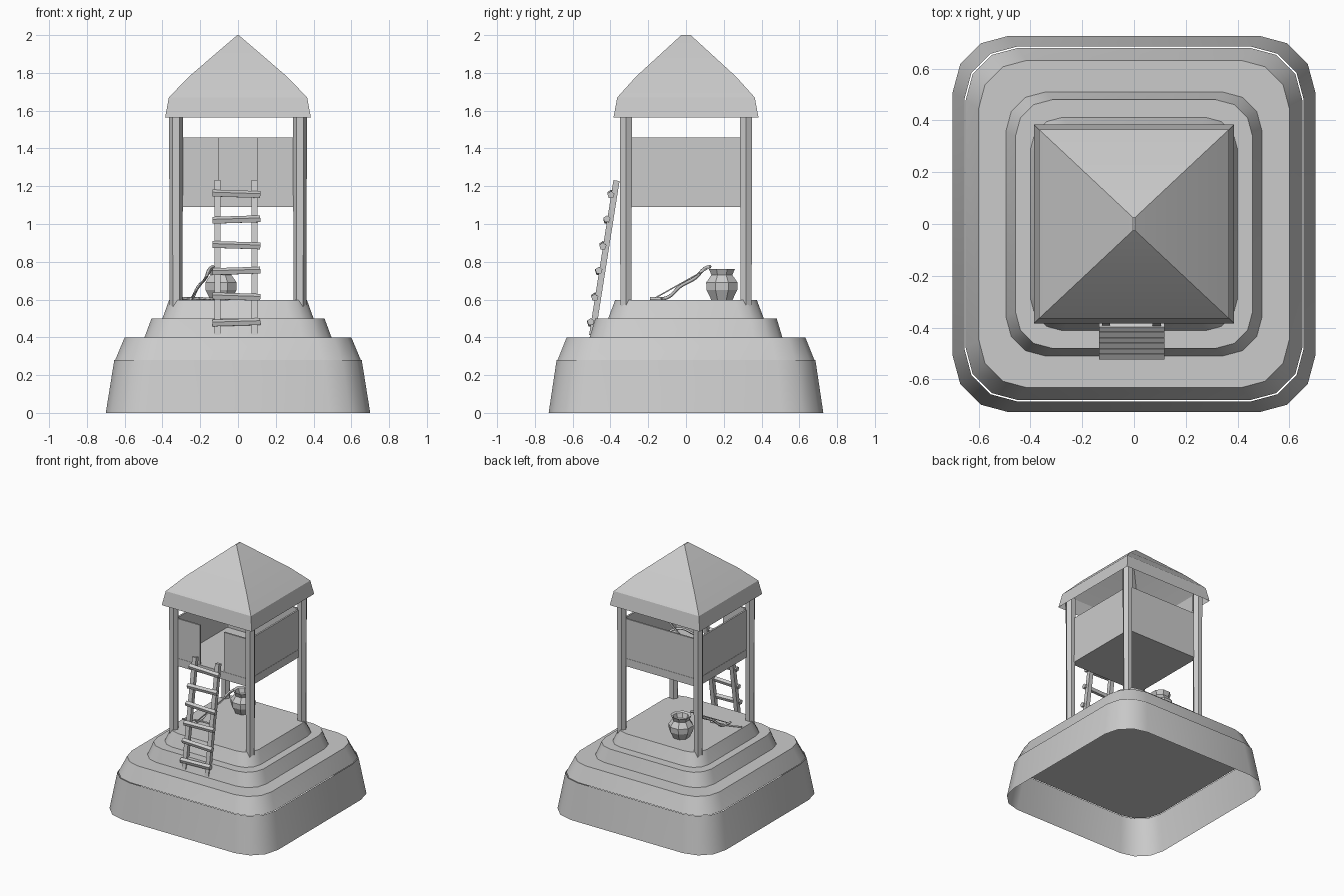
import bpy, bmesh, math
from mathutils import Vector

cube = bpy.data.objects.get("Cube")
if cube:
    bpy.data.objects.remove(cube, do_unlink=True)

GREY = bpy.data.materials.new("plain grey")
GREY.use_nodes = True
GREY.diffuse_color = (0.6, 0.6, 0.6, 1)
GREY.node_tree.nodes["Principled BSDF"].inputs["Base Color"].default_value = (0.6, 0.6, 0.6, 1)


def finish(name, bm, smooth=False):
    bmesh.ops.recalc_face_normals(bm, faces=bm.faces)
    mesh = bpy.data.meshes.new(name)
    bm.to_mesh(mesh)
    bm.free()
    mesh.materials.append(GREY)
    obj = bpy.data.objects.new(name, mesh)
    bpy.context.collection.objects.link(obj)
    if smooth:
        bpy.ops.object.select_all(action='DESELECT')
        obj.select_set(True)
        bpy.context.view_layer.objects.active = obj
        bpy.ops.object.shade_smooth_by_angle(angle=math.radians(30))
    return obj


def loft(name, rings, top=True, bottom=True, smooth=False):
    """Join rings of points with quads, optionally capping the ends."""
    bm = bmesh.new()
    loops = [[bm.verts.new(p) for p in ring] for ring in rings]
    for low, high in zip(loops, loops[1:]):
        n = len(low)
        for i in range(n):
            j = (i + 1) % n
            bm.faces.new((low[i], low[j], high[j], high[i]))
    if bottom:
        bm.faces.new(loops[0][::-1])
    if top:
        bm.faces.new(loops[-1])
    return finish(name, bm, smooth)


def rounded(a, b, z):
    """Rounded rectangle with three segments per corner."""
    c = 0.31 * a
    points = []
    for k, (sx, sy) in enumerate([(1, 1), (-1, 1), (-1, -1), (1, -1)]):
        for i in range(4):
            t = math.radians(90 * k + 30 * i)
            points.append((sx * (a - c) + c * math.cos(t), sy * (b - c) + c * math.sin(t), z))
    return points


def rect(a, b, z):
    return [(a, b, z), (-a, b, z), (-a, -b, z), (a, -b, z)]


def circle(r, z, n, x=0, y=0, turn=0.0):
    return [(x + r * math.cos(turn + math.tau * i / n),
             y + r * math.sin(turn + math.tau * i / n), z) for i in range(n)]


def box(name, x, y, z):
    """Box from (low, high) ranges."""
    ring = lambda h: [(x[0], y[0], h), (x[1], y[0], h), (x[1], y[1], h), (x[0], y[1], h)]
    return loft(name, [ring(z[0]), ring(z[1])])


def beam(name, start, end, radius, sides=4, turn=math.pi / 4):
    """Straight bar between two points."""
    start, end = Vector(start), Vector(end)
    axis = end - start
    obj = loft(name, [circle(radius, 0, sides, turn=turn),
                      circle(radius, axis.length, sides, turn=turn)])
    obj.rotation_mode = 'QUATERNION'
    obj.rotation_quaternion = axis.to_track_quat('Z', 'Y')
    obj.location = start
    return obj


def tube(name, points, radius):
    """Bent rod along a smooth path, as a mesh."""
    curve = bpy.data.curves.new(name, 'CURVE')
    curve.dimensions = '3D'
    curve.bevel_depth = radius
    curve.bevel_resolution = 0
    curve.resolution_u = 4
    curve.use_fill_caps = True
    spline = curve.splines.new('BEZIER')
    spline.bezier_points.add(len(points) - 1)
    for bp, p in zip(spline.bezier_points, points):
        bp.co = p
        bp.handle_left_type = bp.handle_right_type = 'AUTO'
    curve.materials.append(GREY)
    obj = bpy.data.objects.new(name, curve)
    bpy.context.collection.objects.link(obj)
    return obj


# Stepped mound: open skirt below, capped tiers above
loft("ground_skirt", [rounded(0.70, 0.727, 0), rounded(0.655, 0.685, 0.28)],
     top=False, bottom=False, smooth=True)
loft("ground_top", [rounded(0.65, 0.68, 0.28), rounded(0.60, 0.632, 0.4)], smooth=True)
loft("middle_tier", [rounded(0.495, 0.51, 0.4), rounded(0.458, 0.48, 0.5)], smooth=True)
loft("upper_tier", [rounded(0.40, 0.412, 0.5), rounded(0.365, 0.375, 0.597)], smooth=True)

# Corner posts
for sx, side in ((-1, "right"), (1, "left")):
    for sy, end in ((-1, "front"), (1, "back")):
        x, y = sx * 0.328, sy * 0.318
        loft(f"{end}_{side}_post", [circle(0.034, 0.51, 6, x, y), circle(0.037, 1.62, 6, x, y)])

# Lookout platform with walls and a front doorway
box("platform_floor", (-0.32, 0.32), (-0.32, 0.32), (1.09, 1.15))
WALL = (1.09, 1.457)
for s, side in ((-1, "right"), (1, "left")):
    box(f"{side}_wall", sorted((s * 0.305, s * 0.318)), (-0.30, 0.30), WALL)
    box(f"front_{side}_wall", sorted((s * 0.103, s * 0.305)), (-0.318, -0.305), (1.15, 1.457))
box("back_wall", (-0.305, 0.305), (0.305, 0.318), WALL)

# Hollow flared roof with a short ridge
loft("roof", [rect(0.386, 0.384, 1.563), rect(0.366, 0.364, 1.67),
              rect(0.26, 0.265, 1.78), rect(0.004, 0.025, 2.0)], bottom=False, smooth=True)

# Ladder leaning on the platform
for x, side in ((-0.108, "right"), (0.088, "left")):
    beam(f"ladder_{side}_rail", (x, -0.497, 0.41), (x, -0.368, 1.23), 0.023)
for i in range(6):
    z = 0.478 + 0.136 * i
    y = -0.515 + (z - 0.41) * 0.157
    tilt = 0.004 * (-1) ** i
    beam(f"ladder_rung_{i + 1}", (-0.135, y, z - tilt), (0.118, y, z + tilt), 0.02, 5, 0.3)

# Clay pot
POT = [(0.06, 0.597), (0.088, 0.65), (0.09, 0.69), (0.06, 0.73), (0.075, 0.763), (0.058, 0.755), (0.045, 0.72)]
loft("pot", [circle(r, z, 8, -0.09, 0.19, math.pi / 8) for r, z in POT])

# Bow leaning against the pot, with its string, and a stick on the ground
tube("bow", [(-0.25, -0.19, 0.605), (-0.24, -0.10, 0.61), (-0.21, -0.03, 0.67),
             (-0.17, 0.05, 0.715), (-0.15, 0.10, 0.765), (-0.13, 0.13, 0.775)], 0.009)
beam("bow_string", (-0.25, -0.17, 0.605), (-0.13, 0.125, 0.77), 0.004)
tube("ground_stick", [(-0.36, -0.17, 0.604), (-0.25, -0.13, 0.606), (-0.13, -0.12, 0.604)], 0.007)

# Bundle of sticks lying inside the lookout
for i in range(4):
    y = -0.22 + 0.11 * i
    tube(f"stored_stick_{i + 1}", [(0.12, y - 0.05, 1.16), (0.2, y, 1.2), (0.29, y + 0.08, 1.17)], 0.009)
beam("leaning_stick", (0.18, -0.20, 1.15), (0.30, -0.13, 1.33), 0.008)
